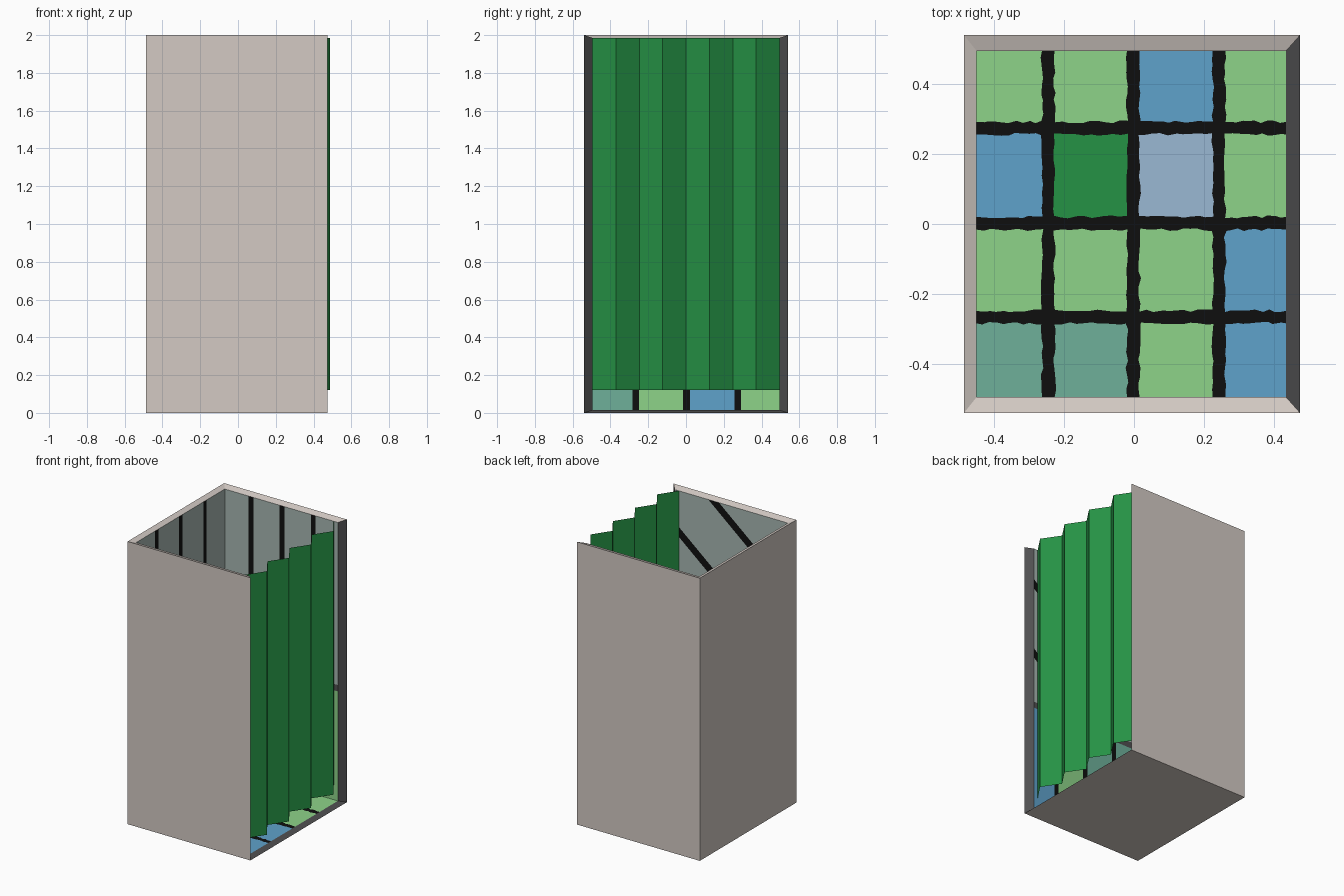
import bpy, bmesh, random
from mathutils import Vector

if "Cube" in bpy.data.objects:
    bpy.data.objects.remove(bpy.data.objects["Cube"])

random.seed(4)


def lin(c):
    c /= 255
    return c / 12.92 if c <= 0.04045 else ((c + 0.055) / 1.055) ** 2.4


COLOURS = {
    "beige": (211, 202, 196), "dark_grey": (80, 80, 81), "black": (15, 15, 15),
    "light_green": (141, 211, 137), "blue": (95, 162, 203), "deep_green": (37, 146, 69),
    "pale_lavender": (154, 184, 212), "teal": (110, 176, 154), "wall_grey": (167, 183, 178),
}
NAMES = list(COLOURS)
MATS = []
for n, rgb in COLOURS.items():
    m = bpy.data.materials.new(n)
    m.diffuse_color = (*[lin(c) for c in rgb], 1)
    m.use_nodes = True
    m.node_tree.nodes["Principled BSDF"].inputs["Base Color"].default_value = m.diffuse_color
    MATS.append(m)
IDX = {n: i for i, n in enumerate(NAMES)}
KEY = {"G": "light_green", "B": "blue", "D": "deep_green", "L": "pale_lavender", "T": "teal"}

# outer and inner box limits
X0, X1, Y, H = -0.486, 0.475, 0.54, 2.0
A0, A1, C, F, T = -0.45, 0.435, 0.495, 0.015, 1.985
XL = (-0.245, -0.002, 0.243)       # grout lines across x
YL = (-0.266, 0.002, 0.274)        # grout lines across y
W = 0.018                          # half grout width
BAND = (0.79, 0.835)               # trim band on the walls
FLOOR = ("TTGB", "GGGB", "BDLG", "GGBG")   # rows from front to back


def finish(name, bm):
    me = bpy.data.meshes.new(name)
    for m in MATS:
        me.materials.append(m)
    bm.to_mesh(me)
    bm.free()
    ob = bpy.data.objects.new(name, me)
    bpy.context.collection.objects.link(ob)
    return ob


def quad(bm, pts, mat="beige"):
    f = bm.faces.new([bm.verts.new(p) for p in pts])
    f.material_index = IDX[mat]


def cut(bm, co, no):
    geom = bm.verts[:] + bm.edges[:] + bm.faces[:]
    bmesh.ops.bisect_plane(bm, geom=geom, plane_co=co, plane_no=no, dist=1e-5)


def paint(bm, rule):
    for f in bm.faces:
        f.material_index = IDX[rule(f.calc_center_median())]


def tile_of(v, lines):
    """Tile number along an axis, or None on a grout line."""
    if any(abs(v - l) < W for l in lines):
        return None
    return sum(v > l for l in lines)


# shell: outside faces and the sloping rim
bm = bmesh.new()
quad(bm, [(X0, -Y, 0), (X1, -Y, 0), (X1, -Y, H), (X0, -Y, H)])
quad(bm, [(X1, Y, 0), (X0, Y, 0), (X0, Y, H), (X1, Y, H)])
quad(bm, [(X0, Y, 0), (X0, -Y, 0), (X0, -Y, H), (X0, Y, H)])
quad(bm, [(X0, Y, 0), (X1, Y, 0), (X1, -Y, 0), (X0, -Y, 0)])
quad(bm, [(X0, -Y, H), (X1, -Y, H), (A1, -C, T), (A0, -C, T)])
quad(bm, [(X1, Y, H), (X0, Y, H), (A0, C, T), (A1, C, T)])
quad(bm, [(X0, Y, H), (X0, -Y, H), (A0, -C, T), (A0, C, T)])
quad(bm, [(X1, -Y, 0), (X1, Y, 0), (A1, C, F), (A1, -C, F)], "dark_grey")
quad(bm, [(X1, -Y, H), (X1, -Y, 0), (A1, -C, F), (A1, -C, T)], "dark_grey")
quad(bm, [(X1, Y, 0), (X1, Y, H), (A1, C, T), (A1, C, F)], "dark_grey")
finish("stall_shell", bm)

# floor: 4 x 4 tiles with rough grout
bm = bmesh.new()
quad(bm, [(A0, -C, F), (A1, -C, F), (A1, C, F), (A0, C, F)])
for axis, lines, lo, hi in ((0, XL, A0, A1), (1, YL, -C, C)):
    no = Vector((0, 0, 0))
    no[axis] = 1
    spots = [l + s for l in lines for s in (-W, W)]
    ends = [lo] + spots + [hi]
    for a, b in zip(ends[::2], ends[1::2]):
        spots += [a + (b - a) * k / 10 for k in range(1, 10)]
    for s in spots:
        cut(bm, no * s, no)
paint(bm, lambda c: "black" if None in (tile_of(c.x, XL), tile_of(c.y, YL))
      else KEY[FLOOR[tile_of(c.y, YL)][tile_of(c.x, XL)]])
for v in bm.verts:
    if A0 + 0.001 < v.co.x < A1 - 0.001 and abs(v.co.y) < C - 0.001:
        v.co.x += random.uniform(-0.004, 0.004)
        v.co.y += random.uniform(-0.004, 0.004)
finish("tiled_floor", bm)


# walls: coloured tile columns below, grey with dark lines above
def wall(name, pts, axis, lines, colours, slanted=False):
    bm = bmesh.new()
    quad(bm, pts)
    no = Vector((0, 0, 0))
    no[axis] = 1
    for z in BAND:
        cut(bm, (0, 0, z), (0, 0, 1))
    for l in lines:
        for s in (-W, W):
            cut(bm, no * (l + s), no)
    starts = (0.32, 0.84, 1.36, 1.877) if slanted else ()
    for s in starts:
        for d in (-0.035, 0.035):
            cut(bm, (0, 0, s + d), (-0.83, 0, 1))

    def rule(c):
        t = tile_of(c[axis], lines)
        if BAND[0] < c.z < BAND[1]:
            return "dark_grey"
        if c.z < BAND[0]:
            return "black" if t is None else KEY[colours[t]]
        if slanted:
            on_line = any(abs(c.z - 0.83 * c.x - s) < 0.035 for s in starts)
        else:
            on_line = t is None
        return "black" if on_line else "wall_grey"
    paint(bm, rule)
    finish(name, bm)


wall("front_wall_lining", [(A1, -C, F), (A0, -C, F), (A0, -C, T), (A1, -C, T)],
     0, XL, FLOOR[0], True)
wall("back_wall_lining", [(A0, C, F), (A1, C, F), (A1, C, T), (A0, C, T)],
     0, XL, FLOOR[3])
wall("left_wall_lining", [(A0, -C, F), (A0, C, F), (A0, C, T), (A0, -C, T)],
     1, YL, [row[0] for row in FLOOR])

# curtain: thin zigzag sheet across the open side
bm = bmesh.new()
fold = [(0.486 if i % 2 else 0.403, -C + 2 * C * i / 8) for i in range(9)]
for (xa, ya), (xb, yb) in zip(fold, fold[1:]):
    quad(bm, [(xa, ya, 0.12), (xb, yb, 0.12), (xb, yb, T), (xa, ya, T)], "deep_green")
bmesh.ops.remove_doubles(bm, verts=bm.verts[:], dist=1e-5)
finish("curtain", bm)
